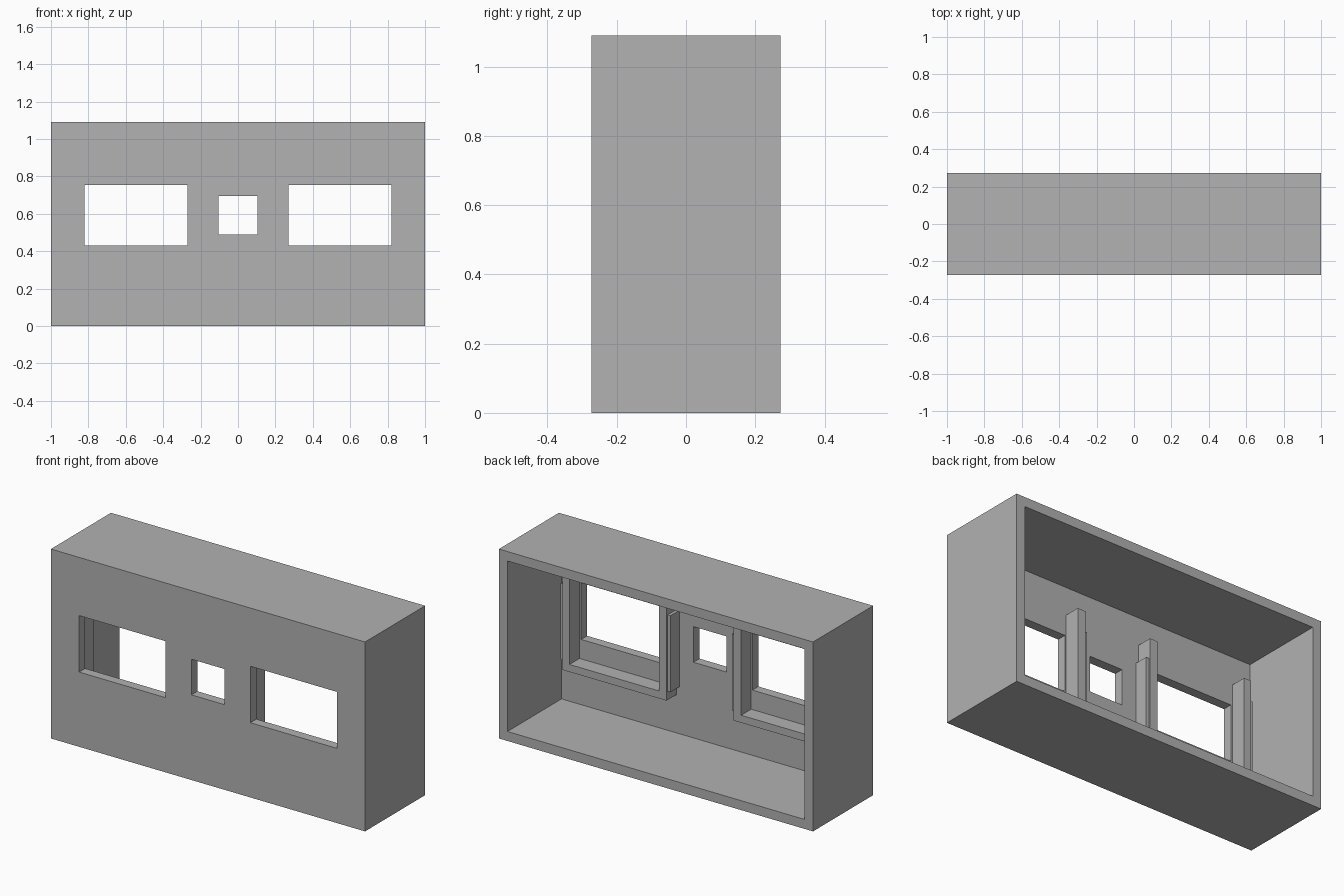
import bpy
import bmesh
from mathutils import Vector

cube = bpy.data.objects.get("Cube")
if cube:
    bpy.data.objects.remove(cube, do_unlink=True)

grey = bpy.data.materials.new("plain_grey")
grey.use_nodes = True
grey.diffuse_color = (0.445, 0.445, 0.445, 1)
grey.node_tree.nodes["Principled BSDF"].inputs["Base Color"].default_value = grey.diffuse_color

# Overall sizes
HALF_W, HALF_D, HEIGHT, WALL = 1.0, 0.273, 1.09, 0.0545
INNER_FRONT = -HALF_D + WALL      # inside face of the front panel
RAIL_BACK = INNER_FRONT + 0.091   # rear face of the bracket rails


def block(name, x, y, z):
    """Box between the given (low, high) limits on each axis."""
    low, high = (Vector(c) for c in zip(x, y, z))
    mesh = bpy.data.meshes.new(name)
    bm = bmesh.new()
    bmesh.ops.create_cube(bm, size=1)
    for v in bm.verts:
        v.co = (low + high) / 2 + v.co * (high - low)
    bm.to_mesh(mesh)
    bm.free()
    mesh.materials.append(grey)
    obj = bpy.data.objects.new(name, mesh)
    bpy.context.collection.objects.link(obj)
    return obj


def combine(obj, other, operation):
    """Apply a boolean and remove the second object."""
    mod = obj.modifiers.new(operation.lower(), "BOOLEAN")
    mod.operation = operation
    mod.solver = "EXACT"
    mod.object = other
    bpy.context.view_layer.objects.active = obj
    bpy.ops.object.modifier_apply(modifier=mod.name)
    bpy.data.objects.remove(other, do_unlink=True)


def mirrored(x, side):
    return sorted(side * v for v in x)


# Housing: box hollowed from the back
housing = block("housing", (-HALF_W, HALF_W), (-HALF_D, HALF_D), (0, HEIGHT))
combine(housing, block("cavity", (WALL - HALF_W, HALF_W - WALL),
                       (INNER_FRONT, HALF_D + 0.1), (WALL, HEIGHT - WALL)), "DIFFERENCE")

# Openings in the front panel
through = (-HALF_D - 0.1, INNER_FRONT + 0.05)
combine(housing, block("centre_cut", (-0.105, 0.105), through, (0.49, 0.695)), "DIFFERENCE")
for side in (-1, 1):
    combine(housing, block("window_cut", mirrored((0.27, 0.82), side),
                           through, (0.43, 0.755)), "DIFFERENCE")

# U-shaped brackets behind the two large openings
depth = (INNER_FRONT, RAIL_BACK)
for side, label in ((-1, "right"), (1, "left")):
    bracket = block(label + "_bracket", mirrored((0.213, 0.877), side), depth, (0.275, 0.876))
    combine(bracket, block("pocket", mirrored((0.262, 0.831), side),
                           (INNER_FRONT - 0.05, RAIL_BACK + 0.05), (0.318, 1)), "DIFFERENCE")
    # Thin pads on the outer faces of the rails
    for place, x in (("inner", (0.195, 0.213)), ("outer", (0.877, 0.895))):
        block(f"{label}_{place}_pad", mirrored(x, side),
              (INNER_FRONT, RAIL_BACK - 0.01), (0.325, 0.765))
